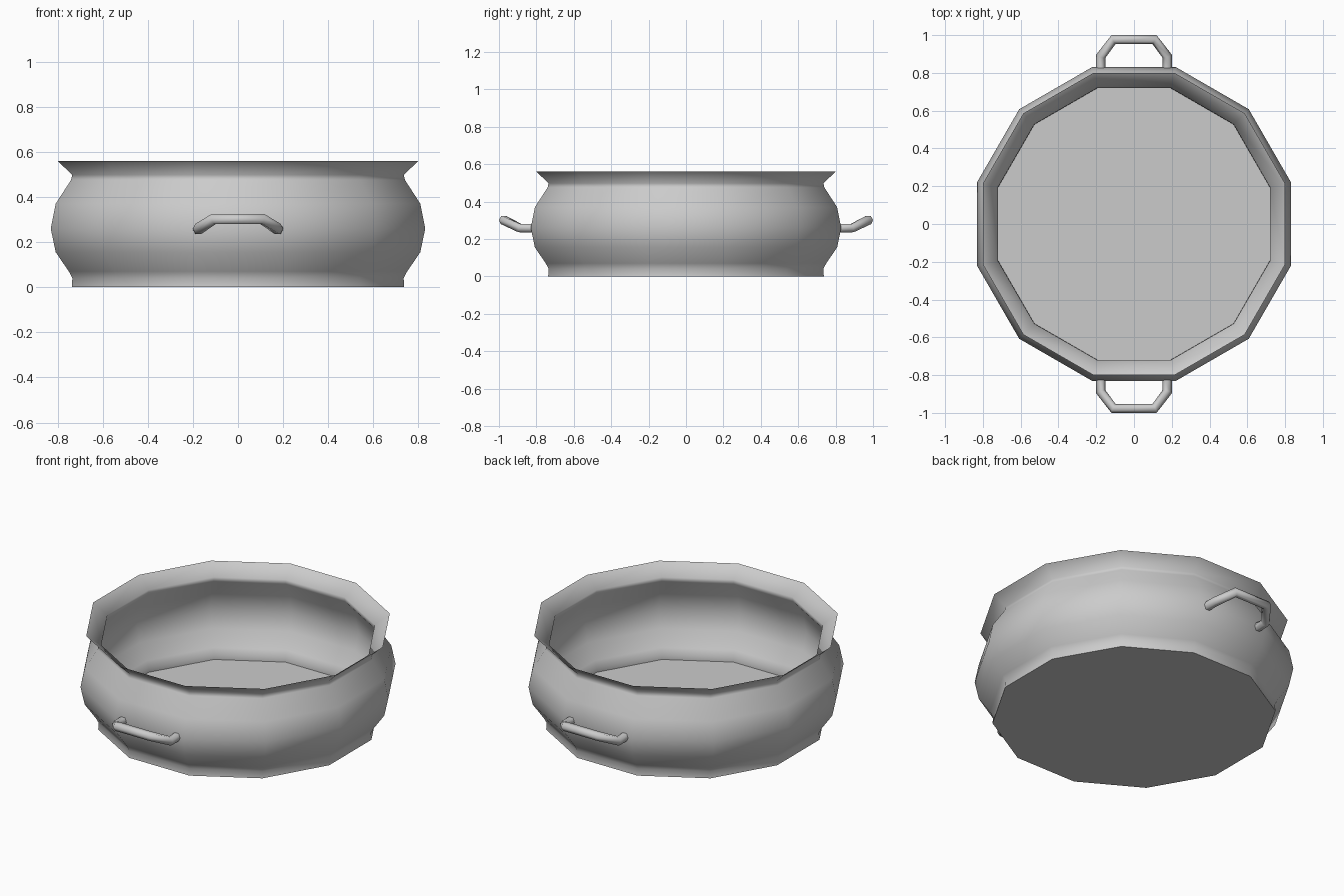
import bpy, bmesh, math

if "Cube" in bpy.data.objects:
    bpy.data.objects.remove(bpy.data.objects["Cube"])

SIDES = 12
FLAT = math.cos(math.pi / SIDES)   # profile values are distances to the flats


def ring(bm, r, z):
    R = r / FLAT
    return [bm.verts.new((R * math.cos((k + 0.5) * math.tau / SIDES),
                          R * math.sin((k + 0.5) * math.tau / SIDES), z))
            for k in range(SIDES)]


# Pot body: twelve-sided thin double-walled shell, closed floor, flared rim
outer = [(0.737, 0.0), (0.734, 0.04), (0.75, 0.07), (0.808, 0.155), (0.83, 0.26),
         (0.808, 0.37), (0.74, 0.475), (0.735, 0.498), (0.80, 0.56)]
inner = [(0.721, 0.50), (0.726, 0.472), (0.794, 0.367), (0.815, 0.26),
         (0.794, 0.16), (0.736, 0.075), (0.72, 0.04), (0.72, 0.012)]
bm = bmesh.new()
rings = [ring(bm, r, z) for r, z in outer + inner]
for a, b in zip(rings, rings[1:]):
    for i in range(SIDES):
        j = (i + 1) % SIDES
        bm.faces.new((a[i], a[j], b[j], b[i]))
bm.faces.new(rings[0][::-1])
bm.faces.new(rings[-1])
bmesh.ops.recalc_face_normals(bm, faces=bm.faces[:])
mesh = bpy.data.meshes.new("pot_body")
bm.to_mesh(mesh)
bm.free()
body = bpy.data.objects.new("pot_body", mesh)
bpy.context.collection.objects.link(body)
bpy.context.view_layer.objects.active = body
body.select_set(True)
bpy.ops.object.shade_smooth_by_angle(angle=math.radians(65))


# Handles: bent six-sided tubes on front and back
def handle(name, side):
    half = [(-0.176, 0.818, 0.258), (-0.176, 0.888, 0.258), (-0.108, 0.977, 0.302)]
    path = half + [(-x, y, z) for x, y, z in reversed(half)]
    curve = bpy.data.curves.new(name, 'CURVE')
    curve.dimensions = '3D'
    curve.twist_mode = 'Z_UP'
    curve.bevel_depth = 0.026
    curve.bevel_resolution = 1
    spline = curve.splines.new('POLY')
    spline.points.add(len(path) - 1)
    for p, (x, y, z) in zip(spline.points, path):
        p.co = (x * side, y * side, z, 1)
    bpy.context.collection.objects.link(bpy.data.objects.new(name, curve))


handle("back_handle", 1)
handle("front_handle", -1)
